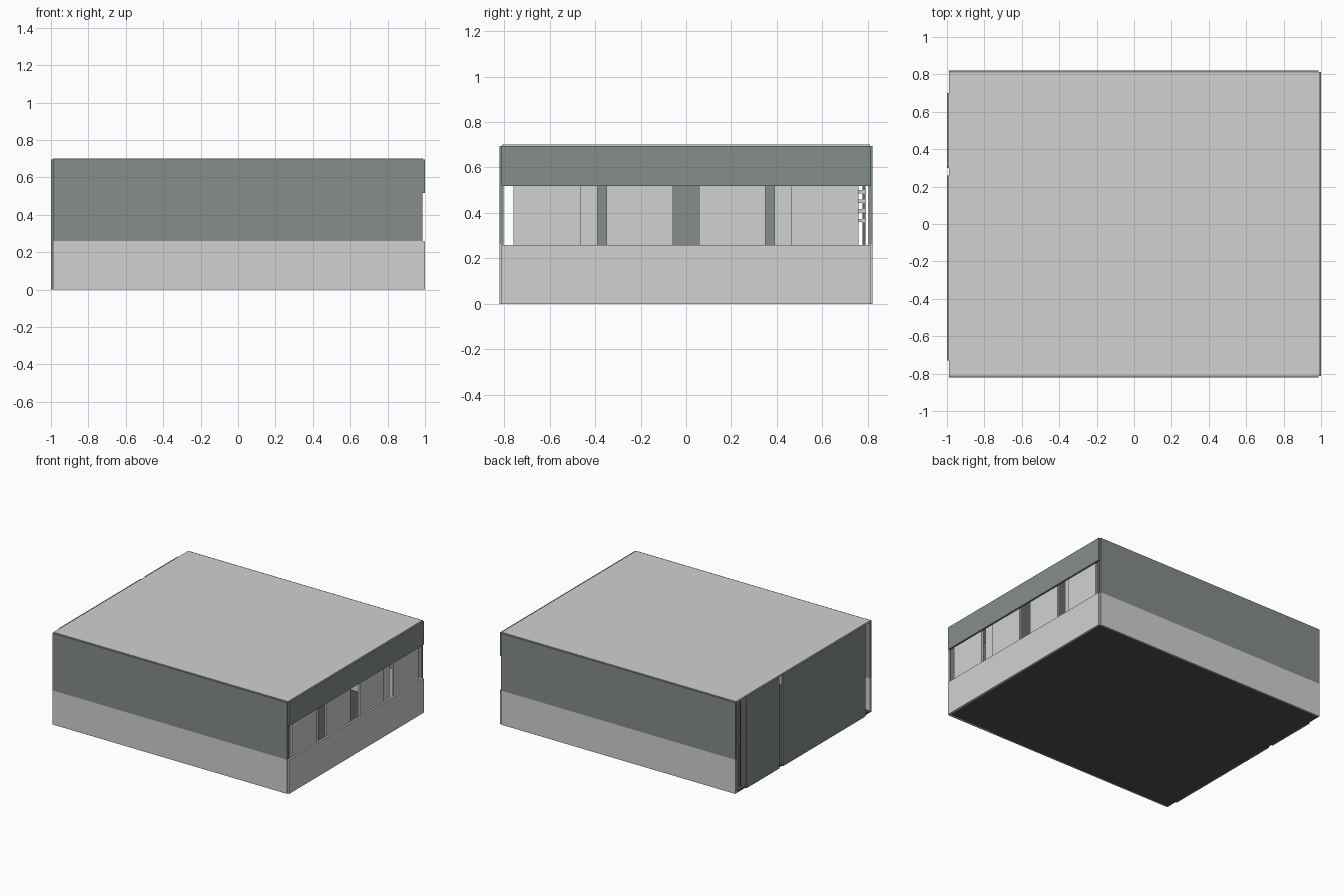
import bpy, bmesh

if "Cube" in bpy.data.objects:
    bpy.data.objects.remove(bpy.data.objects["Cube"])


def material(name, rgb):
    m = bpy.data.materials.new(name)
    m.diffuse_color = (*rgb, 1.0)
    m.use_nodes = True
    m.node_tree.nodes["Principled BSDF"].inputs["Base Color"].default_value = m.diffuse_color
    return m


LIGHT = material("light_grey", (0.63, 0.64, 0.63))
DARK = material("slate_grey", (0.235, 0.268, 0.258))
FLOOR = material("charcoal", (0.08, 0.08, 0.08))
STEEL = material("dark_steel", (0.13, 0.145, 0.14))


def box(name, x, y, z, mat, bevel=0.0):
    """Box from (min, max) pairs on each axis."""
    me = bpy.data.meshes.new(name)
    bm = bmesh.new()
    bmesh.ops.create_cube(bm, size=1.0)
    for v in bm.verts:
        v.co = [r[0] if c < 0 else r[1] for c, r in zip(v.co, (x, y, z))]
    bm.to_mesh(me)
    bm.free()
    me.materials.append(mat)
    ob = bpy.data.objects.new(name, me)
    bpy.context.collection.objects.link(ob)
    if bevel:
        b = ob.modifiers.new("bevel", "BEVEL")
        b.width, b.segments = bevel, 1
    return ob


SPLIT, SILL, BAND, TOP = 0.26, 0.258, 0.518, 0.695

# roof and floor slabs
box("roof", (-0.988, 0.988), (-0.81, 0.81), (0.685, 0.70), LIGHT)
box("floor", (-0.988, 0.988), (-0.81, 0.81), (0.0, 0.012), FLOOR)

# front and back walls: pale plinth below, slate cladding above
for side, s in (("front", -1), ("back", 1)):
    y = tuple(sorted((s * 0.82, s * 0.803)))
    box(side + "_lower_wall", (-0.99, 0.987), y, (0.0, SPLIT), LIGHT)
    box(side + "_upper_wall", (-0.99, 0.987), y, (SPLIT, TOP), DARK)

# right wall: plinth, top band and a strip of recessed panels between
box("right_lower_wall", (0.985, 1.0), (-0.812, 0.812), (0.0, SILL), LIGHT)
box("right_upper_band", (0.985, 1.0), (-0.812, 0.812), (BAND, TOP), DARK)
for s in (-1, 1):
    for i, (a, b) in enumerate(((0.058, 0.35), (0.465, 0.76))):
        y = tuple(sorted((s * a, s * b)))
        box(f"right_panel_{i}_{s}", (0.972, 0.987), y, (SILL - 0.01, BAND + 0.02),
            LIGHT)
    # interior pier seen through each outer opening
    y = tuple(sorted((s * 0.39, s * 0.465)))
    box(f"inner_pier_{s}", (0.90, 0.95), y, (0.012, 0.685), LIGHT)

# left wall: two full-height sliding doors with gaps around them
box("left_wide_door", (-1.0, -0.988), (-0.73, 0.26), (0.0, TOP), DARK)
box("left_narrow_door", (-1.0, -0.988), (0.30, 0.70), (0.0, TOP), DARK)

# rack with rungs standing inside the open back-left corner
for i, y in enumerate((0.715, 0.777)):
    box(f"rack_post_{i}", (-0.965, -0.95), (y, y + 0.013), (0.012, 0.685), STEEL)
for i in range(8):
    z = 0.36 + i * 0.042
    box(f"rack_rung_{i}", (-0.972, -0.945), (0.76, 0.792), (z, z + 0.014), LIGHT)
